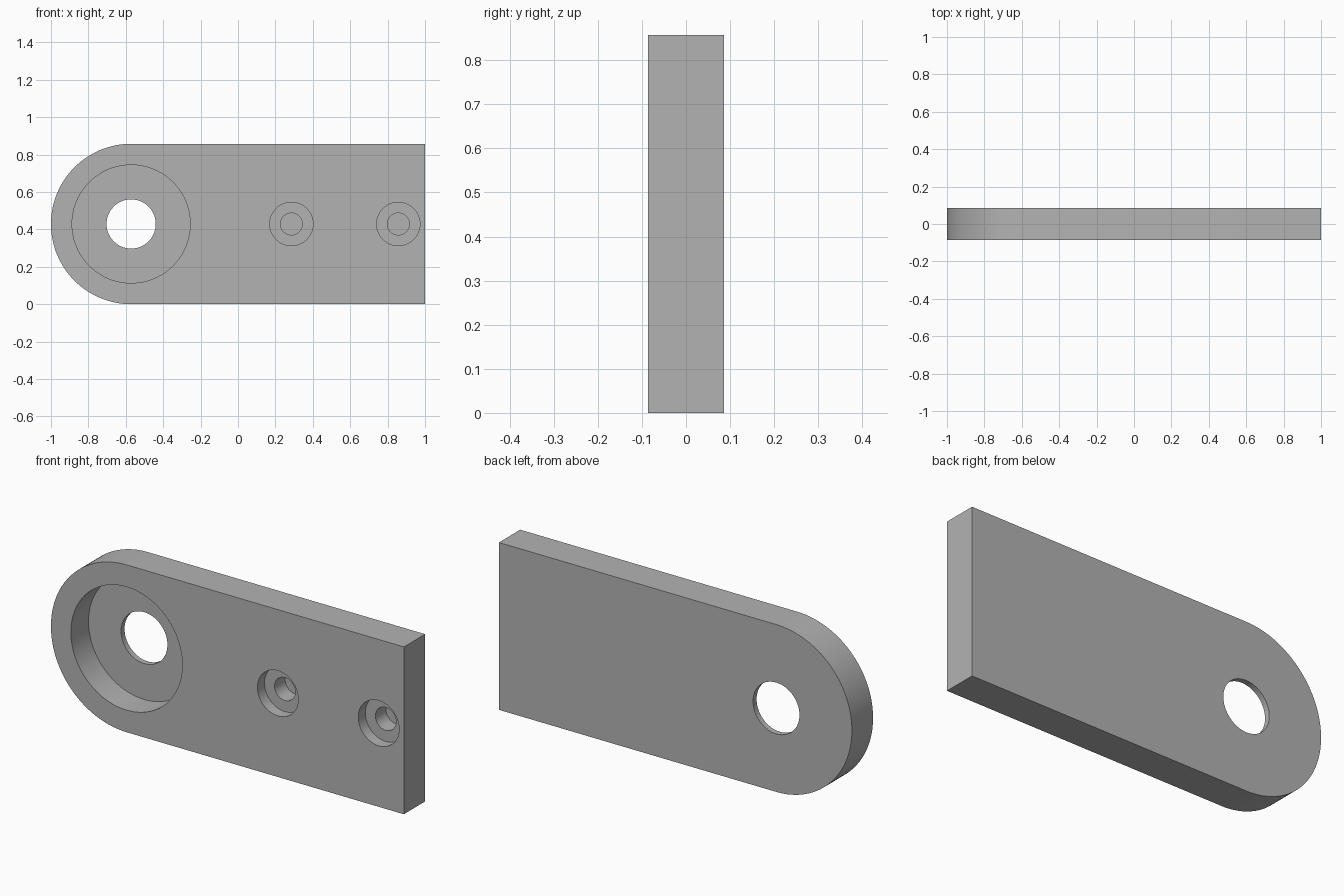
import bpy, bmesh, math

cube = bpy.data.objects.get("Cube")
if cube:
    bpy.data.objects.remove(cube, do_unlink=True)

UNIT = 1 / 35          # one design unit
R = 15 * UNIT          # end radius, half the plate height
T = 6 * UNIT           # plate thickness
FRONT = -T / 2
PIVOT_X = -1 + R

grey = bpy.data.materials.new("plain grey")
grey.use_nodes = True
colour = (0.45, 0.45, 0.45, 1)
grey.diffuse_color = colour
grey.node_tree.nodes["Principled BSDF"].inputs["Base Color"].default_value = colour


def prism(name, outline, y0, y1):
    """Extrude an x-z outline from y0 to y1."""
    bm = bmesh.new()
    face = bm.faces.new([bm.verts.new((x, y0, z)) for x, z in outline])
    ext = bmesh.ops.extrude_face_region(bm, geom=[face])
    moved = [v for v in ext["geom"] if isinstance(v, bmesh.types.BMVert)]
    bmesh.ops.translate(bm, verts=moved, vec=(0, y1 - y0, 0))
    bmesh.ops.recalc_face_normals(bm, faces=bm.faces)
    mesh = bpy.data.meshes.new(name)
    bm.to_mesh(mesh)
    bm.free()
    mesh.materials.append(grey)
    obj = bpy.data.objects.new(name, mesh)
    bpy.context.collection.objects.link(obj)
    return obj


def arc(cx, radius, start, end, steps):
    angles = [start + (end - start) * i / steps for i in range(steps + 1)]
    return [(cx + radius * math.cos(a), R + radius * math.sin(a)) for a in angles]


# Plate with one rounded end
outline = arc(PIVOT_X, R, math.pi / 2, 1.5 * math.pi, 64) + [(1, 0), (1, 2 * R)]
plate = prism("mounting_plate", outline, FRONT, -FRONT)
bpy.context.view_layer.objects.active = plate
plate.select_set(True)


def bore(cx, radius, depth):
    """Cut a round hole into the front to the given depth."""
    circle = arc(cx, radius, 0, 2 * math.pi, 96)[:-1]
    cutter = prism("bore_cutter", circle, FRONT - 0.05, FRONT + depth)
    cutter.hide_render = True
    mod = plate.modifiers.new("bore", "BOOLEAN")
    mod.operation = "DIFFERENCE"
    mod.solver = "EXACT"
    mod.object = cutter
    bpy.ops.object.modifier_apply(modifier=mod.name)
    bpy.data.objects.remove(cutter, do_unlink=True)


# Wide recess with a through hole at the rounded end
bore(PIVOT_X, 11.05 * UNIT, 5 * UNIT)
bore(PIVOT_X, 4.6 * UNIT, T + 0.05)

# Two blind counterbored screw holes
for x in (10 * UNIT, 30 * UNIT):
    bore(x, 4.05 * UNIT, 2 * UNIT)
    bore(x, 2.05 * UNIT, 5 * UNIT)

bpy.ops.object.shade_smooth_by_angle(angle=math.radians(30))
